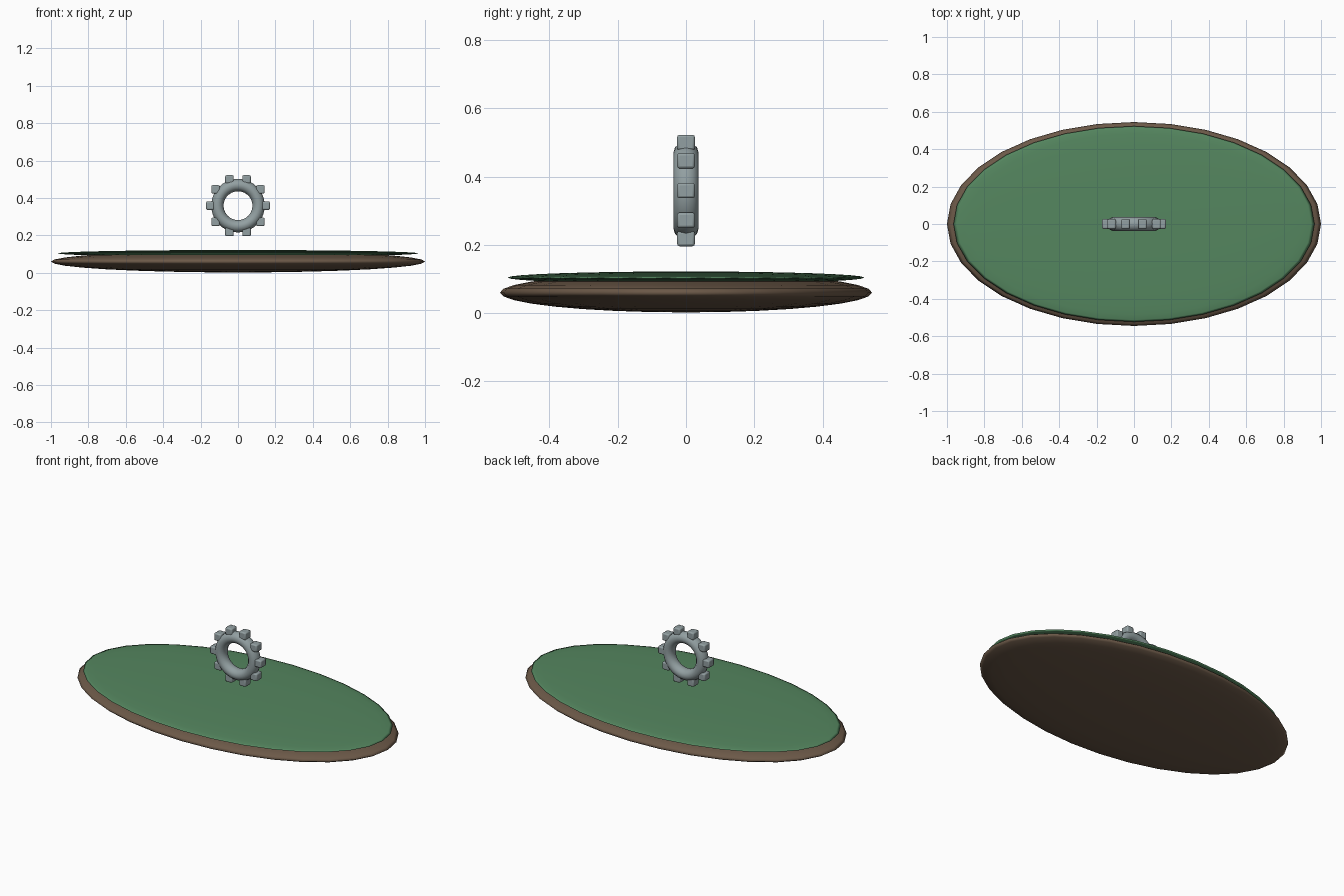
import bpy
import math

if "Cube" in bpy.data.objects:
    bpy.data.objects.remove(bpy.data.objects["Cube"])


def material(name, rgb):
    m = bpy.data.materials.new(name)
    m.diffuse_color = (*rgb, 1.0)
    m.use_nodes = True
    m.node_tree.nodes["Principled BSDF"].inputs["Base Color"].default_value = m.diffuse_color
    return m


soil = material("soil brown", (0.15, 0.10, 0.065))
grass = material("grass green", (0.09, 0.24, 0.115))
metal = material("grey metal", (0.29, 0.35, 0.36))


def finish(name, mat, angle=60):
    ob = bpy.context.object
    ob.name = name
    ob.data.materials.append(mat)
    bpy.ops.object.transform_apply(location=False, rotation=True, scale=True)
    bpy.ops.object.shade_smooth_by_angle(angle=math.radians(angle))
    return ob


def disc(name, z, size, mat):
    bpy.ops.mesh.primitive_uv_sphere_add(segments=32, ring_count=16, radius=1, location=(0, 0, z))
    bpy.context.object.scale = size
    finish(name, mat, 180)


# Flattened island: soil body with a thinner grass cap
disc("soil_base", 0.06, (1.0, 0.545, 0.058), soil)
disc("grass_top", 0.104, (0.965, 0.523, 0.018), grass)

# Floating gear ring
GEAR_Z = 0.359
bpy.ops.mesh.primitive_torus_add(major_segments=40, minor_segments=12, major_radius=0.11,
                                 minor_radius=0.033, location=(0, 0, GEAR_Z),
                                 rotation=(math.pi / 2, 0, 0))
bpy.context.object.scale = (1, 1, 1.13)
finish("gear_ring", metal, 180)

# Ten upright rounded teeth around the ring
for i in range(10):
    a = math.tau * i / 10
    bpy.ops.mesh.primitive_cube_add(size=1, location=(0.148 * math.cos(a), 0,
                                                      GEAR_Z + 0.148 * math.sin(a)))
    bpy.context.object.scale = (0.045, 0.052, 0.045)
    tooth = finish(f"gear_tooth_{i + 1}", metal, 40)
    bevel = tooth.modifiers.new("rounded edges", "BEVEL")
    bevel.width = 0.007
    bevel.segments = 2
